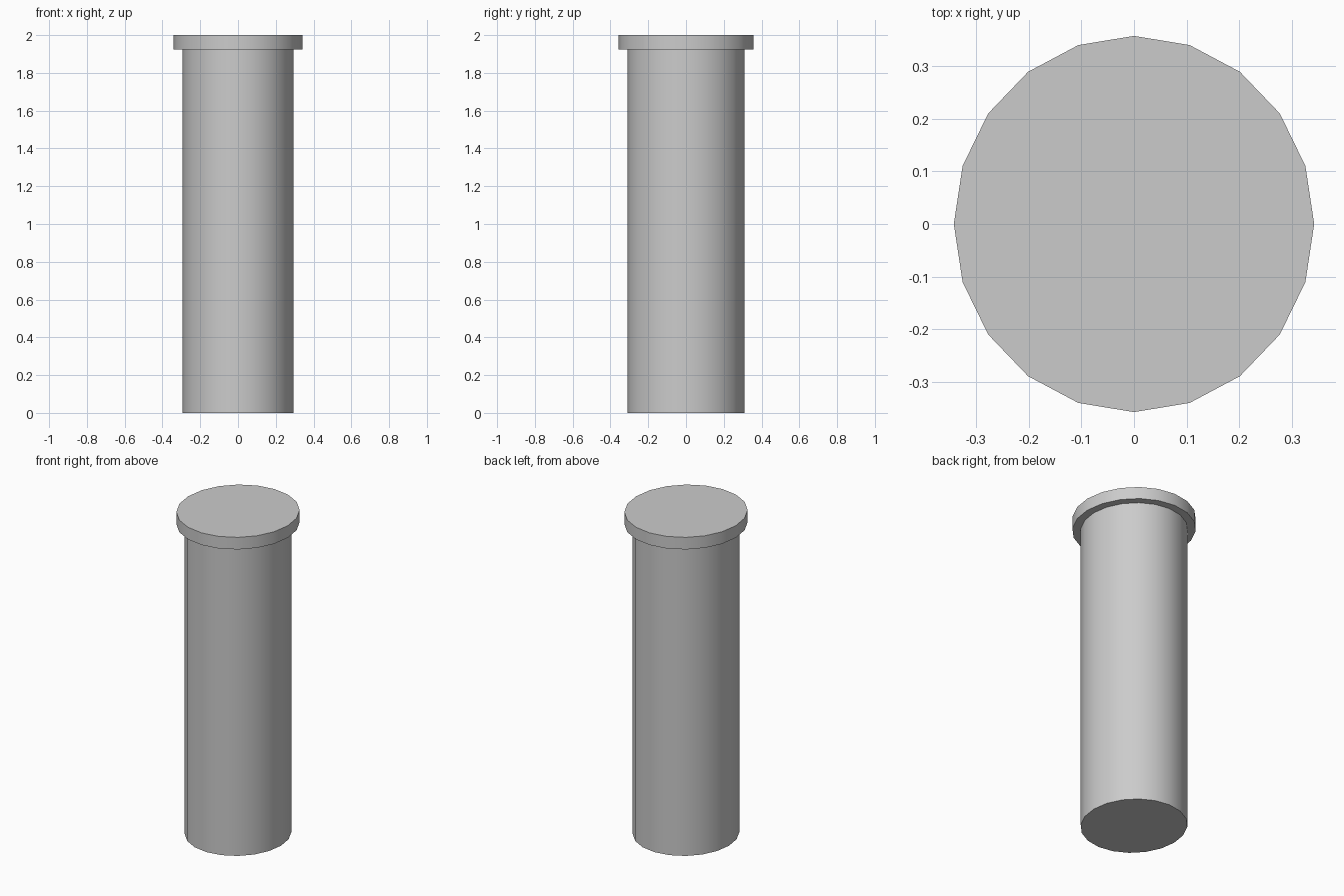
import bpy, bmesh, math

if "Cube" in bpy.data.objects:
    bpy.data.objects.remove(bpy.data.objects["Cube"])

SIDES = 20
# slightly oval rings from bottom to top: (x radius, y radius, z)
PROFILE = [
    (0.295, 0.31, 0.0),
    (0.295, 0.31, 1.925),    # shaft meets the rim
    (0.342, 0.357, 1.925),   # underside ledge of the rim
    (0.342, 0.357, 2.0),
]

bm = bmesh.new()
rings = []
for rx, ry, z in PROFILE:
    angles = [2 * math.pi * i / SIDES for i in range(SIDES)]
    rings.append([bm.verts.new((rx * math.cos(a), ry * math.sin(a), z)) for a in angles])

# walls and ledge
for low, high in zip(rings, rings[1:]):
    for i in range(SIDES):
        j = (i + 1) % SIDES
        bm.faces.new((low[i], low[j], high[j], high[i]))

# flat bottom and top
bm.faces.new(rings[0][::-1])
bm.faces.new(rings[-1])
bmesh.ops.recalc_face_normals(bm, faces=bm.faces)

mesh = bpy.data.meshes.new("flanged_post")
bm.to_mesh(mesh)
bm.free()
post = bpy.data.objects.new("flanged_post", mesh)
bpy.context.collection.objects.link(post)

# smooth walls, sharp rims
bpy.context.view_layer.objects.active = post
post.select_set(True)
bpy.ops.object.shade_smooth_by_angle(angle=math.radians(30))
